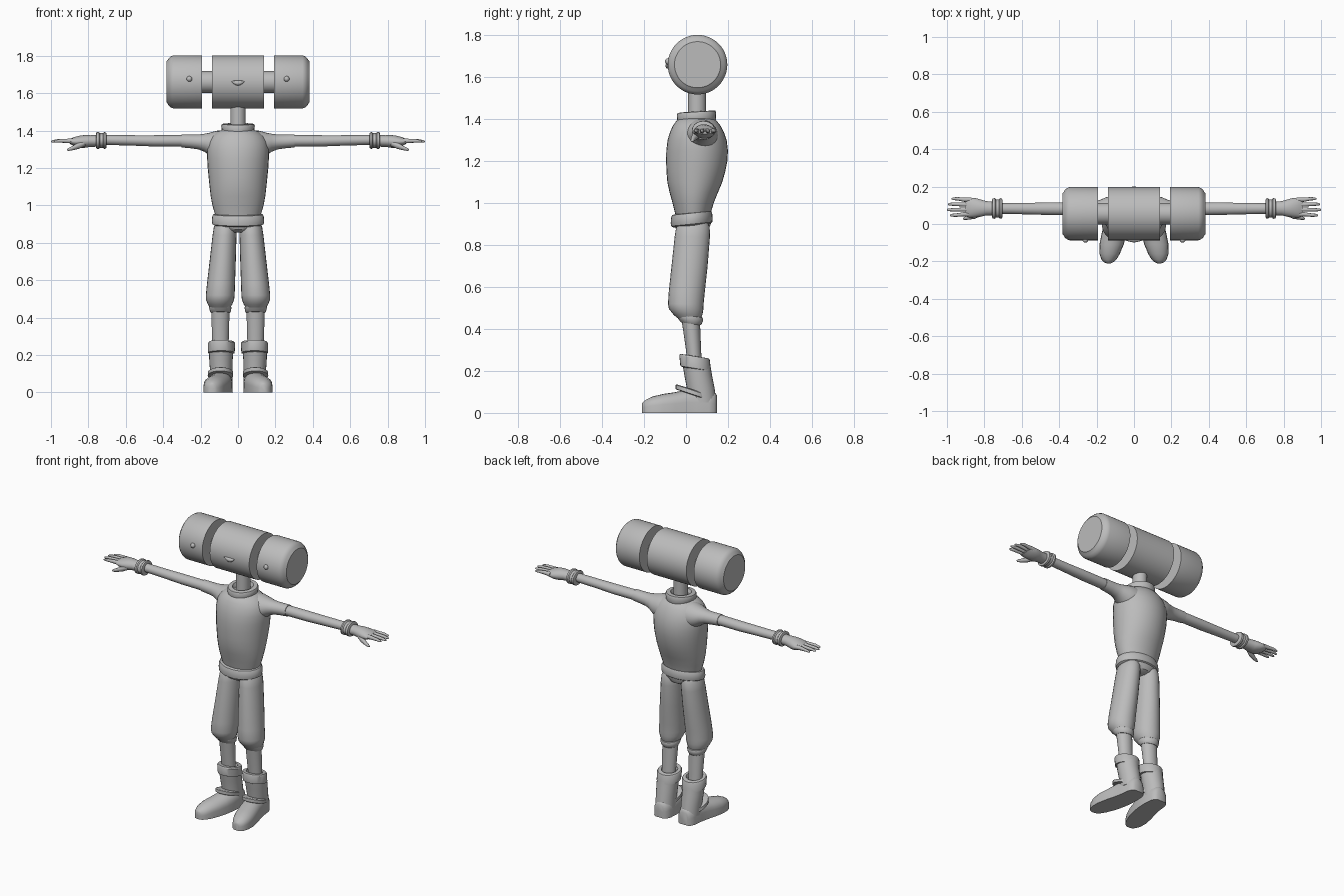
import bpy, bmesh, math

grey = bpy.data.materials.new("plain grey")
grey.diffuse_color = (0.5, 0.5, 0.5, 1)


def finish(name, bm, mirror=False, angle=35):
    """Turn a bmesh into a smooth object, optionally mirrored across x = 0."""
    bmesh.ops.recalc_face_normals(bm, faces=bm.faces)
    mesh = bpy.data.meshes.new(name)
    bm.to_mesh(mesh)
    bm.free()
    mesh.materials.append(grey)
    for p in mesh.polygons:
        p.use_smooth = True
    mesh.set_sharp_from_angle(angle=math.radians(angle))
    ob = bpy.data.objects.new(name, mesh)
    bpy.context.collection.objects.link(ob)
    if mirror:
        ob.modifiers.new("mirror", 'MIRROR').use_mirror_merge = False
    return ob


def skin(bm, loops):
    """Bridge loops of points and cap both ends."""
    rings = [[bm.verts.new(p) for p in loop] for loop in loops]
    n = len(rings[0])
    for a, b in zip(rings, rings[1:]):
        for i in range(n):
            j = (i + 1) % n
            bm.faces.new((a[i], a[j], b[j], b[i]))
    bm.faces.new(rings[0])
    bm.faces.new(rings[-1])


def loft(name, rings, axis='Z', n=24, mirror=False, tilt=0, angle=35):
    """Elliptical rings (t, u, v, ru, rv) stacked along z (u=x, v=y) or x (u=y, v=z)."""
    bm = bmesh.new()
    loops = []
    for t, u, v, ru, rv in rings:
        loop = []
        for i in range(n):
            a = 2 * math.pi * i / n
            c, s = ru * math.cos(a), rv * math.sin(a)
            loop.append((u + c, v + s, t + tilt * s) if axis == 'Z'
                        else (t, u + c, v + s))
        loops.append(loop)
    skin(bm, loops)
    return finish(name, bm, mirror, angle)


def barrel(name, profile, mirror=False):
    """Turned part on the head's horizontal axis."""
    loft(name, [(x, 0.055, 1.66, r, r) for x, r in profile], 'X', 48, mirror)


# Head: middle barrel, axle and two rounded end drums
barrel("head_middle", [(-0.14, 0.142), (0.14, 0.142)])
barrel("head_axle", [(-0.21, 0.058), (0.21, 0.058)])
barrel("head_end", [(0.193, 0.142), (0.345, 0.142), (0.358, 0.137), (0.37, 0.127),
                    (0.377, 0.115), (0.382, 0.11)], True)

# Face: bead eyes and a crescent mouth
bm = bmesh.new()
bmesh.ops.create_uvsphere(bm, u_segments=16, v_segments=10, radius=0.015)
bmesh.ops.translate(bm, verts=bm.verts, vec=(0.26, -0.085, 1.676))
finish("eye", bm, True)
mouth = []
for k in range(-6, 7):
    q = k / 6
    mouth.append((0.036 * q, -0.086, 1.654 + 0.01 * q * q,
                  0.004 + 0.008 * (1 - q * q), 0.002 + 0.011 * (1 - q * q)))
loft("mouth", mouth, 'X', 12)

# Neck and folded collar
loft("neck", [(1.36, 0, 0.053, 0.041, 0.043), (1.54, 0, 0.053, 0.041, 0.043)])
loft("collar", [(1.37, 0, 0.05, 0.072, 0.082), (1.39, 0, 0.05, 0.085, 0.092),
                (1.425, 0, 0.05, 0.09, 0.094), (1.435, 0, 0.05, 0.085, 0.09),
                (1.437, 0, 0.05, 0.06, 0.065), (1.415, 0, 0.05, 0.05, 0.055)],
     tilt=0.06)

# Torso
loft("torso", [(0.93, 0, 0.033, 0.118, 0.08), (0.96, 0, 0.033, 0.125, 0.087),
               (1.00, 0, 0.034, 0.137, 0.098), (1.05, 0, 0.037, 0.146, 0.115),
               (1.10, 0, 0.042, 0.152, 0.131), (1.15, 0, 0.047, 0.157, 0.140),
               (1.20, 0, 0.051, 0.162, 0.146), (1.25, 0, 0.053, 0.165, 0.147),
               (1.30, 0, 0.053, 0.166, 0.141), (1.34, 0, 0.052, 0.158, 0.128),
               (1.37, 0, 0.051, 0.140, 0.113), (1.395, 0, 0.05, 0.110, 0.094),
               (1.41, 0, 0.05, 0.07, 0.065)], n=32, angle=60)

# Waistband and hips
loft("waistband", [(0.893, 0, 0.027, 0.125, 0.088), (0.90, 0, 0.027, 0.137, 0.098),
                   (0.915, 0, 0.027, 0.14, 0.1), (0.94, 0, 0.027, 0.138, 0.098),
                   (0.952, 0, 0.027, 0.132, 0.093), (0.955, 0, 0.027, 0.11, 0.075)],
     n=32, tilt=0.1)
loft("hips", [(0.855, 0, 0.03, 0.05, 0.05), (0.87, 0, 0.03, 0.095, 0.075),
              (0.90, 0, 0.03, 0.128, 0.088), (0.92, 0, 0.03, 0.128, 0.088)], n=32)

# Sleeves and arms
loft("sleeve", [(0.06, 0.07, 1.315, 0.085, 0.085), (0.11, 0.072, 1.32, 0.08, 0.08),
                (0.15, 0.075, 1.327, 0.068, 0.062), (0.18, 0.077, 1.335, 0.052, 0.048),
                (0.21, 0.079, 1.339, 0.043, 0.040), (0.25, 0.08, 1.342, 0.039, 0.037),
                (0.302, 0.08, 1.345, 0.036, 0.035)], 'X', mirror=True)
loft("arm", [(0.28, 0.08, 1.345, 0.033, 0.031), (0.45, 0.082, 1.345, 0.034, 0.030),
             (0.55, 0.082, 1.347, 0.031, 0.028), (0.72, 0.083, 1.35, 0.028, 0.026)],
     'X', mirror=True)

# Gloves: spool-shaped cuff, palm, fingers and thumb
loft("glove_cuff", [(0.703, 0.083, 1.347, 0.045, 0.036), (0.706, 0.083, 1.347, 0.054, 0.043),
                    (0.716, 0.083, 1.347, 0.055, 0.045), (0.722, 0.083, 1.347, 0.048, 0.039),
                    (0.738, 0.083, 1.347, 0.048, 0.039), (0.744, 0.083, 1.347, 0.055, 0.045),
                    (0.756, 0.083, 1.347, 0.054, 0.044), (0.76, 0.083, 1.347, 0.044, 0.036)],
     'X', mirror=True)
loft("palm", [(0.74, 0.083, 1.345, 0.036, 0.031), (0.79, 0.084, 1.344, 0.038, 0.031),
              (0.82, 0.085, 1.342, 0.046, 0.034), (0.85, 0.087, 1.34, 0.052, 0.032),
              (0.88, 0.088, 1.341, 0.053, 0.023), (0.90, 0.088, 1.342, 0.047, 0.012)],
     'X', mirror=True)
for i, (y0, y1, tip) in enumerate([(0.130, 0.135, 0.975), (0.104, 0.106, 0.995),
                                   (0.077, 0.076, 1.0), (0.052, 0.047, 0.985)]):
    loft(f"finger_{i + 1}", [(0.87, y0, 1.343, 0.013, 0.014), (0.91, y0, 1.345, 0.011, 0.012),
                             (tip - 0.03, y1, 1.345, 0.009, 0.009),
                             (tip - 0.006, y1, 1.342, 0.007, 0.006),
                             (tip, y1, 1.342, 0.003, 0.003)], 'X', 10, True, angle=60)
loft("thumb", [(0.815, 0.062, 1.335, 0.018, 0.018), (0.85, 0.045, 1.32, 0.017, 0.018),
               (0.885, 0.034, 1.306, 0.011, 0.012), (0.907, 0.03, 1.299, 0.008, 0.008),
               (0.914, 0.029, 1.297, 0.003, 0.003)], 'X', 10, True, angle=60)

# Trouser legs with gathered cuffs
loft("trouser_leg", [(0.905, 0.068, 0.035, 0.05, 0.07), (0.885, 0.069, 0.033, 0.06, 0.08),
                     (0.84, 0.072, 0.03, 0.064, 0.084), (0.70, 0.082, 0.017, 0.07, 0.086),
                     (0.58, 0.091, 0.004, 0.075, 0.086), (0.52, 0.095, -0.001, 0.077, 0.085),
                     (0.495, 0.096, 0.001, 0.075, 0.082), (0.47, 0.096, 0.009, 0.065, 0.07),
                     (0.453, 0.096, 0.015, 0.054, 0.058)], mirror=True)
loft("trouser_cuff", [(0.425, 0.094, 0.023, 0.05, 0.047), (0.432, 0.094, 0.022, 0.055, 0.053),
                      (0.452, 0.095, 0.018, 0.06, 0.064), (0.463, 0.095, 0.017, 0.058, 0.062),
                      (0.468, 0.095, 0.017, 0.05, 0.052)], mirror=True, tilt=-0.15)
loft("shin", [(0.22, 0.094, 0.042, 0.043, 0.034), (0.30, 0.094, 0.036, 0.045, 0.036),
              (0.45, 0.094, 0.022, 0.049, 0.044)], mirror=True)

# Boots: shaft, turned-over top, instep strap and splayed foot
loft("boot_shaft", [(0.05, 0.088, 0.078, 0.058, 0.068), (0.12, 0.09, 0.07, 0.06, 0.066),
                    (0.18, 0.091, 0.058, 0.063, 0.066), (0.24, 0.09, 0.048, 0.065, 0.066)],
     mirror=True)
loft("boot_top", [(0.208, 0.089, 0.046, 0.06, 0.062), (0.212, 0.089, 0.046, 0.071, 0.073),
                  (0.262, 0.088, 0.041, 0.073, 0.073), (0.27, 0.088, 0.041, 0.068, 0.069),
                  (0.271, 0.088, 0.041, 0.05, 0.045), (0.25, 0.088, 0.041, 0.045, 0.04)],
     mirror=True, tilt=-0.16)
loft("boot_strap", [(0.086, 0.094, 0.03, 0.06, 0.074), (0.089, 0.094, 0.03, 0.068, 0.08),
                    (0.108, 0.093, 0.03, 0.067, 0.079), (0.112, 0.093, 0.03, 0.058, 0.07)],
     mirror=True, tilt=-0.33)
bm = bmesh.new()
loops = []
for y, x, w, h in [(0.147, 0.086, 0.028, 0.085), (0.135, 0.086, 0.045, 0.1),
                   (0.11, 0.086, 0.055, 0.11), (0.05, 0.088, 0.06, 0.115),
                   (0.0, 0.095, 0.064, 0.11), (-0.05, 0.106, 0.067, 0.099),
                   (-0.11, 0.120, 0.065, 0.09), (-0.16, 0.13, 0.054, 0.078),
                   (-0.19, 0.134, 0.04, 0.063), (-0.205, 0.136, 0.024, 0.052),
                   (-0.21, 0.136, 0.012, 0.045)]:
    loop = [(x - w, y, 0), (x + w, y, 0)]
    for i in range(11):
        a = math.pi * i / 10
        loop.append((x + w * 0.98 * math.cos(a), y, h * (0.45 + 0.55 * math.sin(a))))
    loops.append(loop)
skin(bm, loops)
finish("boot_foot", bm, True, 45)
